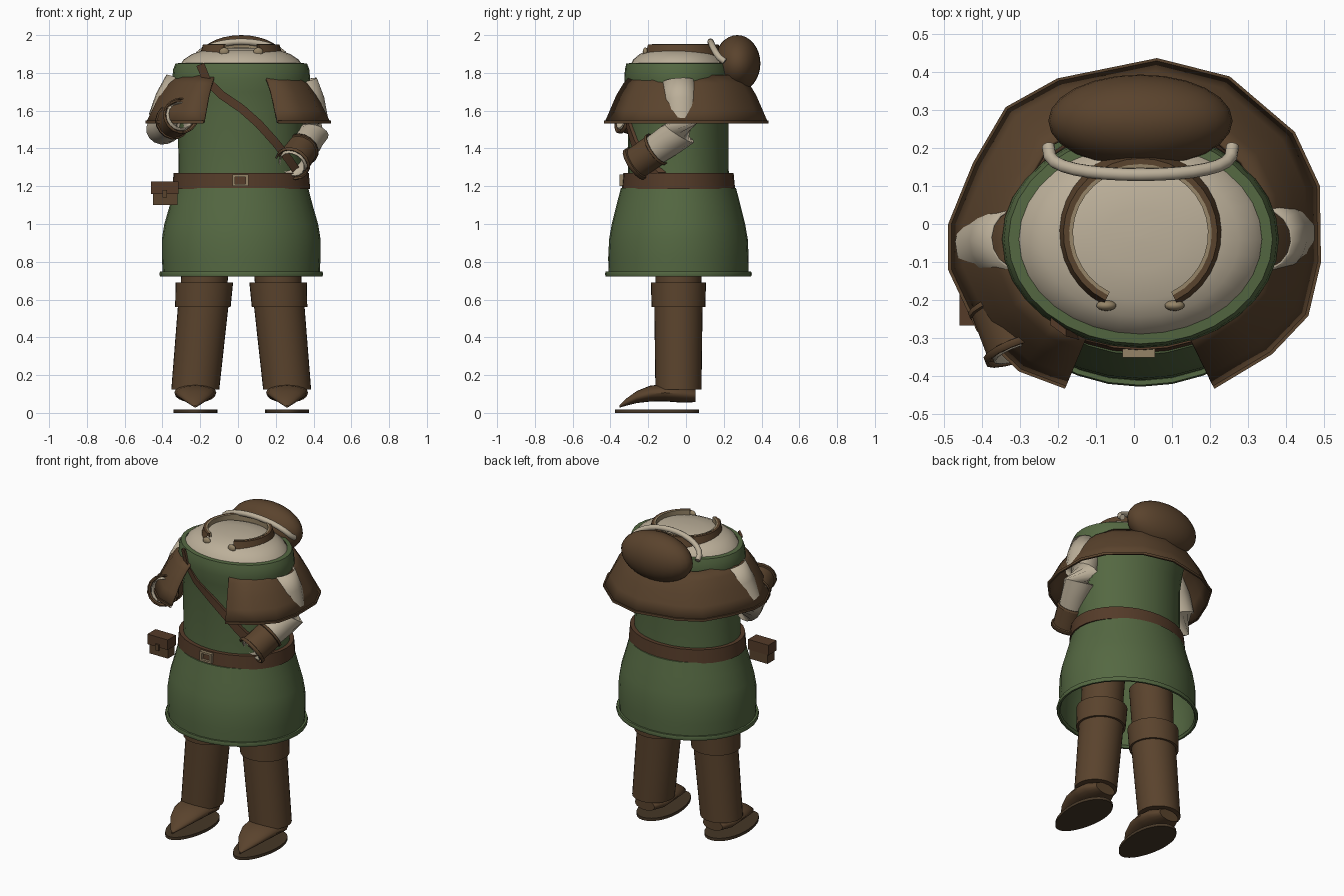
import bpy, bmesh, math
from mathutils import Vector

if "Cube" in bpy.data.objects:
    bpy.data.objects.remove(bpy.data.objects["Cube"])

CX, CY = 0.017, -0.04  # body axis


def mat(name, rgb):
    m = bpy.data.materials.new(name)
    m.diffuse_color = (*rgb, 1)
    m.use_nodes = True
    m.node_tree.nodes["Principled BSDF"].inputs["Base Color"].default_value = m.diffuse_color
    return m


GREEN = mat("green cloth", (0.089, 0.138, 0.054))
BROWN = mat("brown leather", (0.102, 0.056, 0.026))
BELT = mat("belt leather", (0.089, 0.044, 0.022))
LINEN = mat("linen", (0.50, 0.43, 0.32))
TAN = mat("tan trim", (0.30, 0.23, 0.135))
SOLE = mat("dark sole", (0.06, 0.038, 0.02))


def finish(name, bm, material, thick=0, angle=40):
    bmesh.ops.remove_doubles(bm, verts=bm.verts, dist=1e-5)
    bmesh.ops.recalc_face_normals(bm, faces=bm.faces)
    me = bpy.data.meshes.new(name)
    bm.to_mesh(me)
    bm.free()
    me.materials.append(material)
    ob = bpy.data.objects.new(name, me)
    bpy.context.collection.objects.link(ob)
    bpy.context.view_layer.objects.active = ob
    ob.select_set(True)
    bpy.ops.object.shade_smooth_by_angle(angle=math.radians(angle))
    ob.select_set(False)
    if thick:
        mod = ob.modifiers.new("thickness", 'SOLIDIFY')
        mod.thickness = thick
    return ob


def loft(name, rings, material, closed=True, caps=False, thick=0):
    """Skin a list of rings that share one point count."""
    bm = bmesh.new()
    rows = [[bm.verts.new(p) for p in r] for r in rings]
    n = len(rows[0])
    for a, b in zip(rows, rows[1:]):
        for i in range(n if closed else n - 1):
            j = (i + 1) % n
            bm.faces.new((a[i], a[j], b[j], b[i]))
    if caps:
        bm.faces.new(rows[0])
        bm.faces.new(rows[-1])
    return finish(name, bm, material, thick)


def oval(z, rx, ry, cx=CX, cy=CY, n=32):
    return [(cx + rx * math.cos(t), cy + ry * math.sin(t), z)
            for t in (2 * math.pi * i / n for i in range(n))]


def ovals(name, profile, material, **kw):
    return loft(name, [oval(*p) for p in profile], material, **kw)


def tube(name, pts, radii, material, n=16, caps=True, thick=0):
    pts = [Vector(p) for p in pts]
    rings = []
    for i, p in enumerate(pts):
        d = (pts[min(i + 1, len(pts) - 1)] - pts[max(i - 1, 0)]).normalized()
        u = d.cross(Vector((0.1, 0.2, 1))).normalized()
        v = d.cross(u)
        rings.append([p + radii[i] * (u * math.cos(t) + v * math.sin(t))
                      for t in (2 * math.pi * k / n for k in range(n))])
    return loft(name, rings, material, caps=caps, thick=thick)


def ball(name, c, r, material):
    bm = bmesh.new()
    bmesh.ops.create_uvsphere(bm, u_segments=24, v_segments=16, radius=1)
    bmesh.ops.scale(bm, vec=r, verts=bm.verts)
    bmesh.ops.translate(bm, vec=c, verts=bm.verts)
    return finish(name, bm, material)


def box(name, lo, hi, material):
    bm = bmesh.new()
    bmesh.ops.create_cube(bm, size=1)
    for v in bm.verts:
        v.co = [l + (c + 0.5) * (h - l) for c, l, h in zip(v.co, lo, hi)]
    return finish(name, bm, material)


# Tunic: flared open skirt, rolled hem, torso with shoulder yoke
ovals("skirt", [(0.73, .415, .37), (0.82, .42, .372), (0.92, .42, .367), (1.0, .407, .353),
                (1.1, .378, .328), (1.19, .355, .305), (1.2, .33, .27)], GREEN)
hem = [(a, .418 + b, .373 + b) for a, b in
       ((.722, 0), (.722, .012), (.735, .016), (.748, .012), (.748, 0), (.735, -.008), (.722, 0))]
ovals("hem", hem, GREEN)
ovals("torso", [(1.18, .335, .268), (1.3, .332, .266), (1.6, .336, .266), (1.7, .35, .277),
                (1.77, .365, .287), (1.82, .36, .283), (1.85, .348, .276), (1.852, .32, .25)], GREEN)

# Linen shirt dome at the neck
ovals("shirt_top", [(1.84, .325, .255), (1.87, .305, .24), (1.9, .26, .205),
                    (1.92, .2, .16), (1.932, .1, .08), (1.934, .005, .004)], LINEN, caps=True)

# Belt and buckle
ovals("belt", [(1.185, .335, .27), (1.185, .365, .3), (1.27, .358, .292), (1.27, .33, .26)], BELT)
for x0, x1, z0, z1 in ((-.03, -.015, 1.2, 1.262), (.04, .055, 1.2, 1.262),
                       (-.03, .055, 1.2, 1.212), (-.03, .055, 1.25, 1.262)):
    box("buckle", (x0, -.352, z0), (x1, -.33, z1), TAN)

# Belt pouch with flap
box("pouch", (-.45, -.26, 1.1), (-.32, -.19, 1.21), BROWN)
box("pouch_flap", (-.46, -.268, 1.16), (-.315, -.185, 1.225), BELT)
box("pouch_clasp", (-.4, -.277, 1.14), (-.375, -.265, 1.18), BROWN)


# Diagonal chest strap laid on the torso
def chest(x, z, lift):
    k = max(0, 1 - ((x - CX) / (.336 + lift)) ** 2)
    return (x, CY - (.268 + lift + max(0, z - 1.65) * .12) * math.sqrt(k), z)


rows = []
path = [(-.2, 1.845), (-.165, 1.76), (-.09, 1.685), (.02, 1.61), (.11, 1.53), (.2, 1.43), (.27, 1.34), (.325, 1.26)]
for i, (x, z) in enumerate(path):
    a, b = path[max(i - 1, 0)], path[min(i + 1, len(path) - 1)]
    d = math.hypot(b[0] - a[0], b[1] - a[1])
    nx, nz = -(b[1] - a[1]) / d * .022, (b[0] - a[0]) / d * .022
    rows.append([chest(x + s * nx, z + s * nz, l) for s, l in ((-1, 0), (-1, .016), (1, .016), (1, 0))])
loft("chest_strap", rows, BELT, caps=True)

# Open-fronted shoulder cape
edge = [(-.18, -.43), (-.3, -.385), (-.41, -.28), (-.485, -.12), (-.485, 0), (-.42, .16), (-.335, .305),
        (-.2, .38), (.06, .433), (.25, .385), (.42, .24), (.485, .1), (.488, -.1), (.455, -.24),
        (.36, -.34), (.21, -.43)]


def cape_row(s, z):
    return [(x * s, y * s, z) for x, y in edge]


loft("cape", [cape_row(*r) for r in ((1, 1.54), (.93, 1.61), (.86, 1.68), (.77, 1.745), (.68, 1.79))],
     BROWN, closed=False, thick=0.01)
loft("cape_trim", [cape_row(*r) for r in ((.985, 1.532), (1.01, 1.532), (1.01, 1.547), (.985, 1.547))],
     BROWN, closed=False)

# Hood resting on the back, with a rope edge
ball("hood", (CX, .272, 1.85), (.243, .122, .15), BROWN)
arc = [math.pi * i / 16 for i in range(17)]
tube("hood_rope", [(CX - .243 * math.cos(t), .205 - .075 * math.sin(t) ** .6, 1.86 + .105 * math.sin(t))
                   for t in arc], [.017] * 17, LINEN, n=10)

# Standing collar with inner trim and toggles
turn = [math.radians(-63 + 306 * i / 28) for i in range(29)]


def collar_row(r, z):
    return [(CX + r * math.cos(t), -.025 + (r - .005) * math.sin(t), z) for t in turn]


loft("collar", [collar_row(*r) for r in ((.222, 1.885), (.203, 1.95), (.187, 1.95), (.187, 1.9))],
     BROWN, closed=False)
loft("collar_trim", [collar_row(*r) for r in ((.188, 1.952), (.178, 1.952), (.178, 1.9))],
     TAN, closed=False)
for s in (-1, 1):
    ball("collar_toggle", (CX + s * .09, -.215, 1.912), (.026, .014, .022), TAN)

# Sleeves and leather cuffs: shoulder, elbow, wrist
for side, sh, el, wr in (("left", (-.3, -.04, 1.76), (-.4, -.06, 1.5), (-.3, -.34, 1.575)),
                         ("right", (.335, -.04, 1.755), (.395, -.02, 1.49), (.285, -.275, 1.315))):
    S, E, W = Vector(sh), Vector(el), Vector(wr)
    pts = [S, S.lerp(E, .4), S.lerp(E, .8), E.lerp(W, .06), E.lerp(W, .25), E.lerp(W, .6), W]
    tube(side + "_sleeve", pts, [.085, .1, .097, .092, .086, .08, .074], LINEN, caps=False, thick=.006)
    tube(side + "_cuff", [E.lerp(W, t) for t in (.52, .56, .57, .93, .94, 1)],
         [.095, .095, .088, .086, .096, .096], BROWN, caps=False, thick=.008)

# Legs, boot tops, pointed shoes and soles
for side, s in (("left", -1), ("right", 1)):
    cx = CX + s * .243
    ovals(side + "_leg", [(.54, .12, .12, CX + s * .205), (.95, .13, .125, CX + s * .18)], BROWN, caps=True)
    ovals(side + "_boot", [(.125, .127, .122, cx), (.58, .134, .128, CX + s * .2)], BROWN, caps=True)
    ovals(side + "_boot_top", [(.56, .13, .125, CX + s * .203), (.56, .147, .142, CX + s * .203),
                               (.69, .152, .146, CX + s * .195), (.69, .12, .12, CX + s * .195)], BROWN)
    sections = [(-.352, .034, .006, .006), (-.32, .055, .035, .018), (-.26, .084, .075, .032),
                (-.19, .102, .1, .042), (-.11, .107, .111, .046), (-.02, .1, .108, .046), (.05, .092, .07, .035)]
    loft(side + "_shoe", [[(cx + w * math.cos(t), y, z + h * math.sin(t))
                           for t in (2 * math.pi * i / 20 for i in range(20))]
                          for y, z, w, h in sections], BROWN, caps=True)
    outline = []
    for i in range(32):
        t = 2 * math.pi * i / 32
        y = -.153 + .223 * math.sin(t)
        w = .116 * math.cos(t) * (1 + .12 * math.sin(t))
        outline.append((cx + w, y))
    loft(side + "_sole", [[(x, y, z) for x, y in outline] for z in (0, .018)], SOLE, caps=True)
